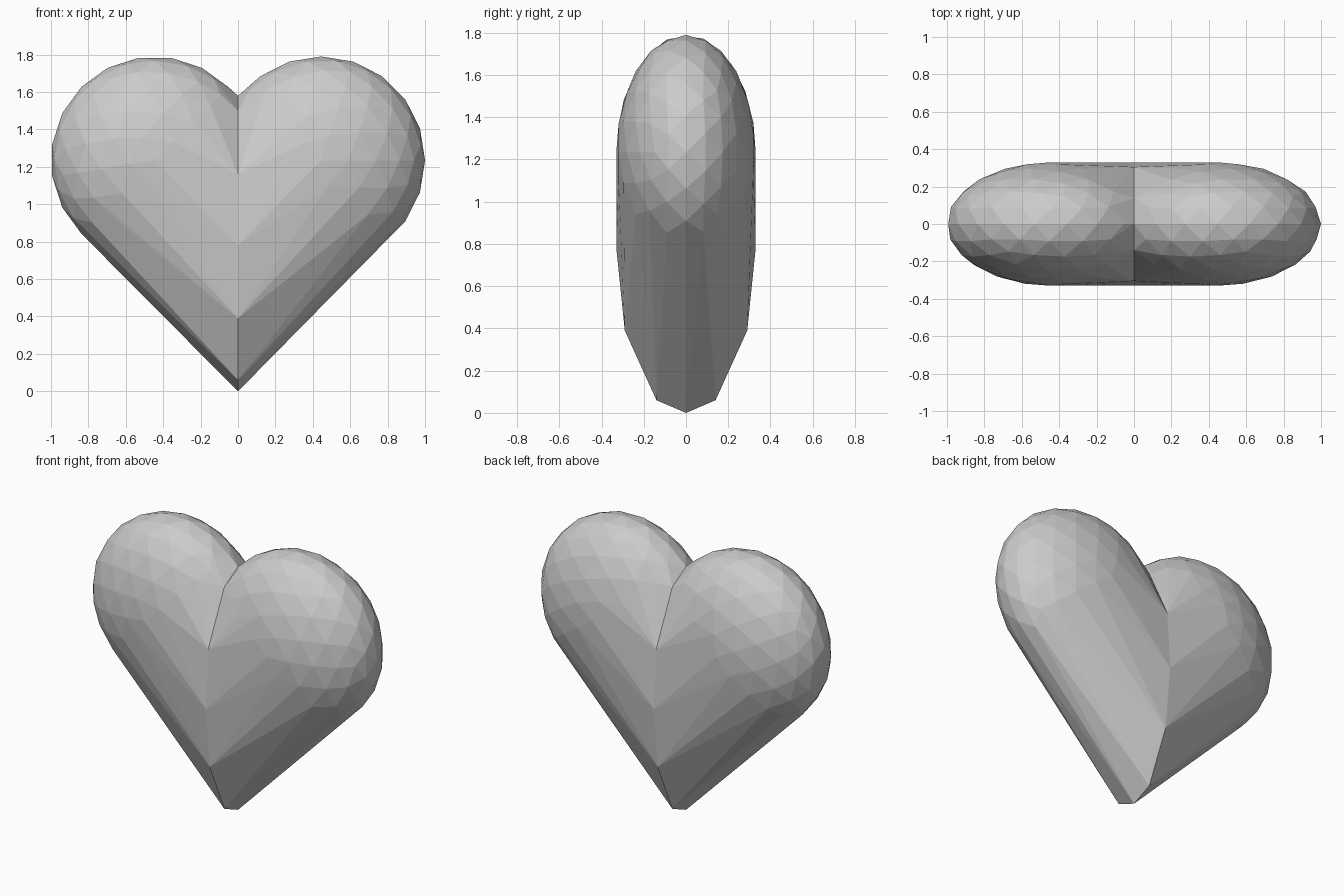
import bpy
import bmesh
from math import radians
from mathutils import Matrix, Vector

cube = bpy.data.objects.get("Cube")
if cube:
    bpy.data.objects.remove(cube, do_unlink=True)

RADIUS, DEPTH = 0.555, 0.33
CENTRE = Vector((0.445, 0, 1.235))
# Seam outline on the middle plane, as (y, z), from the notch to the tip
SEAM = [(0, 1.58), (0.14, 1.50), (0.305, 1.16), (DEPTH, 0.78),
        (0.29, 0.39), (0.14, 0.06), (0, 0)]

mat = bpy.data.materials.new("light_grey")
mat.use_nodes = True
grey = (0.6, 0.6, 0.6, 1)
mat.diffuse_color = grey
mat.node_tree.nodes["Principled BSDF"].inputs["Base Color"].default_value = grey


def add_half(target, side, phase):
    """Faceted round lobe drawn out to the seam on the middle plane."""
    bm = bmesh.new()
    bmesh.ops.create_icosphere(bm, subdivisions=3, radius=RADIUS)
    # Lay the pole along y, turn the facets, then flatten front to back
    place = (Matrix.Translation(CENTRE)
             @ Matrix.Diagonal((1, DEPTH / RADIUS, 1, 1))
             @ Matrix.Rotation(radians(phase), 4, 'Y')
             @ Matrix.Rotation(radians(90), 4, 'X'))
    bmesh.ops.transform(bm, matrix=place, verts=bm.verts)
    bmesh.ops.delete(bm, geom=[v for v in bm.verts if v.co.x < 0.03], context='VERTS')
    bmesh.ops.delete(bm, geom=bm.edges[:] + bm.faces[:], context='EDGES_FACES')

    # Only points are needed for the skin
    points = [v.co.copy() for v in bm.verts]
    if not points:
        raise RuntimeError("lobe has no points")
    points += [Vector((0, s * y, z)) for y, z in SEAM for s in ((1, -1) if y else (1,))]
    bm.free()

    bm = bmesh.new()
    for p in points:
        bm.verts.new(p)
    hull = bmesh.ops.convex_hull(bm, input=bm.verts[:])
    spare = {g for g in hull["geom_interior"] + hull["geom_unused"]
             if isinstance(g, bmesh.types.BMVert)}
    bmesh.ops.delete(bm, geom=list(spare), context='VERTS')

    # Open the hidden inner wall so both halves weld into one skin
    wall = [f for f in bm.faces if all(abs(v.co.x) < 1e-4 for v in f.verts)]
    bmesh.ops.delete(bm, geom=wall, context='FACES')
    for v in bm.verts:
        v.co.x *= side
    part = bpy.data.meshes.new("half")
    bm.to_mesh(part)
    bm.free()
    target.from_mesh(part)
    bpy.data.meshes.remove(part)


# Heart body: two lobes with slightly different facet turns
body = bmesh.new()
add_half(body, 1, 0)
add_half(body, -1, 9)
bmesh.ops.remove_doubles(body, verts=body.verts, dist=0.001)
bmesh.ops.recalc_face_normals(body, faces=body.faces)
for f in body.faces:
    f.smooth = False
mesh = bpy.data.meshes.new("heart_body")
body.to_mesh(mesh)
body.free()
mesh.materials.append(mat)
bpy.context.collection.objects.link(bpy.data.objects.new("heart_body", mesh))
